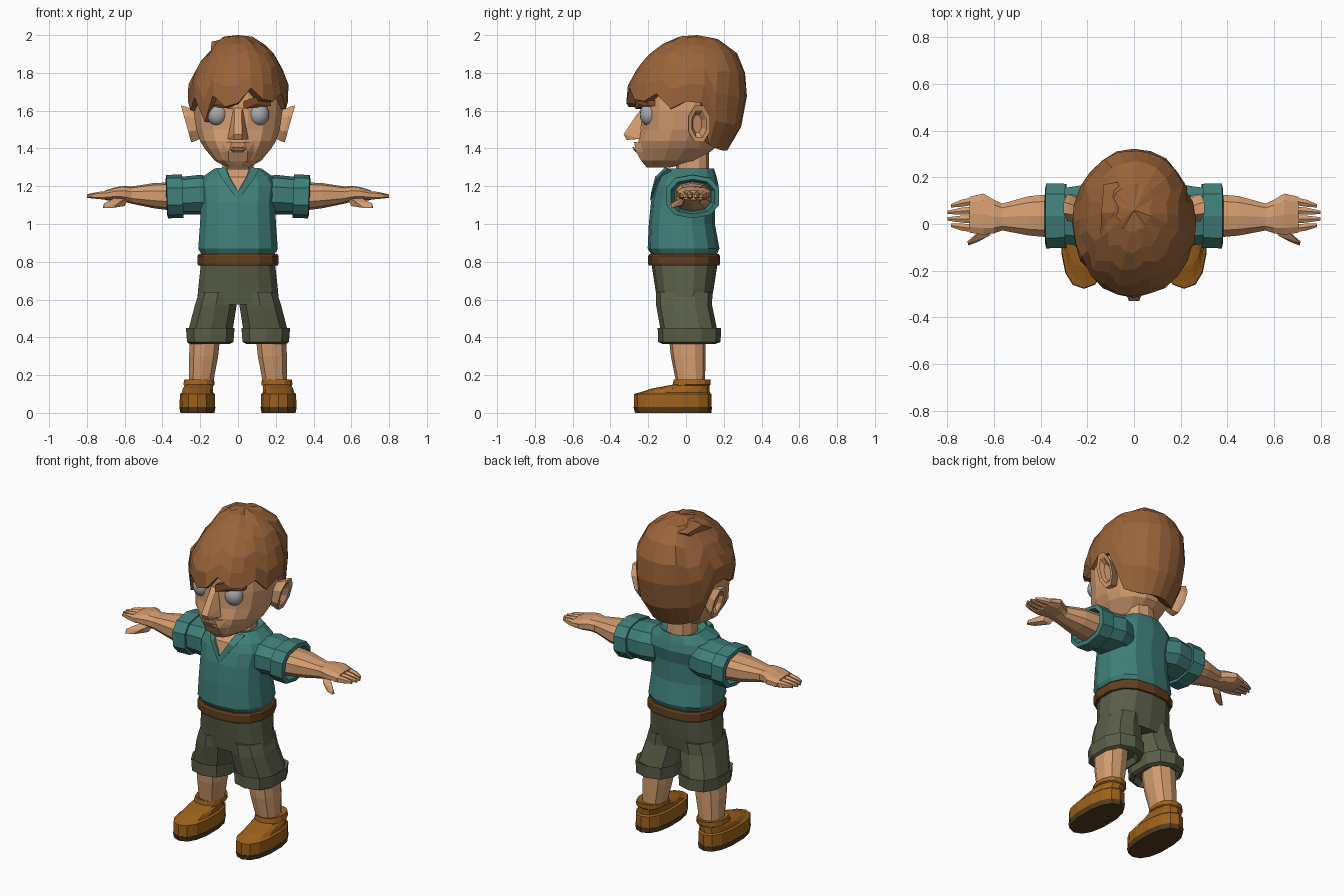
import bpy, bmesh, math, random
from mathutils import Vector

random.seed(4)


def material(name, r, g, b):
    m = bpy.data.materials.new(name)
    m.diffuse_color = [((c / 255 + 0.055) / 1.055) ** 2.4 for c in (r, g, b)] + [1]
    return m


SKIN = material("skin", 212, 157, 112)
LIP = material("lip", 186, 130, 92)
HAIR = material("hair", 154, 100, 58)
BROW = material("eyebrow_brown", 128, 78, 42)
TEAL = material("teal_cloth", 64, 128, 122)
SHORTS = material("olive_cloth", 90, 95, 72)
BELT = material("belt_leather", 98, 64, 30)
SHOE = material("shoe_leather", 158, 98, 28)
SOLE = material("dark_sole", 84, 60, 30)
EYE = material("eye_grey", 168, 170, 174)


def finish(name, bm, mat):
    bmesh.ops.recalc_face_normals(bm, faces=bm.faces[:])
    me = bpy.data.meshes.new(name)
    bm.to_mesh(me)
    bm.free()
    me.materials.append(mat)
    ob = bpy.data.objects.new(name, me)
    bpy.context.collection.objects.link(ob)
    return ob


def loft(name, mat, rings, n=12, axis="z", side=1, power=0.8, shear=0):
    """Rings are (position along axis, centre a, centre b, radius a, radius b)."""
    bm = bmesh.new()
    loops = []
    for t, ca, cb, ra, rb in rings:
        loop = []
        for i in range(n):
            ang = 2 * math.pi * (i + 0.5) / n
            c, s = math.cos(ang), math.sin(ang)
            a = ca + ra * math.copysign(abs(c) ** power, c)
            b = cb + rb * math.copysign(abs(s) ** power, s)
            x, y, z = (a, b, t) if axis == "z" else (t, a, b)
            if axis == "x":
                x += shear * (z - cb)
            loop.append(bm.verts.new((x * side, y, z)))
        loops.append(loop)
    for lo, hi in zip(loops, loops[1:]):
        for i in range(n):
            j = (i + 1) % n
            bm.faces.new((lo[i], lo[j], hi[j], hi[i]))
    bm.faces.new(loops[0])
    bm.faces.new(loops[-1])
    return finish(name, bm, mat)


def hull(name, mat, pts, side=1, mirrored=False):
    """Convex solid around a few points."""
    bm = bmesh.new()
    for x, y, z in pts:
        bm.verts.new((x * side, y, z))
        if mirrored and x:
            bm.verts.new((-x, y, z))
    out = bmesh.ops.convex_hull(bm, input=bm.verts[:])
    loose = {v for v in out["geom_interior"] + out["geom_unused"]
             if isinstance(v, bmesh.types.BMVert)}
    bmesh.ops.delete(bm, geom=list(loose), context="VERTS")
    return finish(name, bm, mat)


# Head and neck
loft("head", SKIN, [
    (1.30, 0, -.145, .06, .065), (1.335, 0, -.085, .125, .155),
    (1.40, 0, -.05, .18, .205), (1.44, 0, -.045, .205, .21),
    (1.50, 0, -.02, .225, .22), (1.60, 0, -.01, .24, .225),
    (1.70, 0, 0, .235, .235), (1.80, 0, .03, .19, .2), (1.88, 0, .05, .1, .1)],
    n=16, power=0.92)
loft("neck", SKIN, [(1.18, 0, .035, .09, .09), (1.42, 0, .035, .08, .085)], n=10)
hull("nose", SKIN, [(.022, -.225, 1.62), (.018, -.26, 1.58), (.022, -.33, 1.475),
                    (.02, -.315, 1.445), (.055, -.245, 1.45), (.045, -.25, 1.50)],
     mirrored=True)
hull("muzzle", SKIN, [(.03, -.275, 1.435), (.085, -.235, 1.43), (.1, -.21, 1.38),
                      (.05, -.265, 1.385), (.05, -.235, 1.33), (.08, -.2, 1.34)],
     mirrored=True)
hull("mouth", LIP, [(.062, -.245, 1.40), (.02, -.285, 1.408), (.035, -.278, 1.393),
                    (.02, -.262, 1.378)], mirrored=True)

for s, label in ((1, "left"), (-1, "right")):
    # Ears with a hollow inside the rim
    loft(label + "_ear", SKIN, [
        (.19, .05, 1.53, .035, .07), (.255, .065, 1.53, .06, .1),
        (.275, .07, 1.53, .062, .105), (.272, .07, 1.53, .042, .078),
        (.245, .06, 1.53, .025, .05)], n=8, axis="x", side=s, power=1, shear=.28)

    # Smooth eyes
    bm = bmesh.new()
    bmesh.ops.create_uvsphere(bm, u_segments=16, v_segments=10, radius=1)
    for v in bm.verts:
        v.co = Vector((s * .11 + v.co.x * .055, -.195 + v.co.y * .05, 1.58 + v.co.z * .06))
    eye = finish(label + "_eye", bm, EYE)
    for p in eye.data.polygons:
        p.use_smooth = True

    # Frowning eyebrows that follow the face
    brow = [(.03, 1.61), (.1, 1.637), (.175, 1.625), (.175, 1.655), (.1, 1.675), (.03, 1.65)]
    pts = []
    for x, z in brow:
        y = -.01 - .23 * math.sqrt(1 - (x / .245) ** 2)
        pts += [(x, y - .03, z), (x, y + .03, z)]
    hull(label + "_eyebrow", BROW, pts, side=s)

    # Short sleeve with turned cuff
    loft(label + "_sleeve", TEAL, [
        (.12, .025, 1.15, .12, .10), (.2, .035, 1.155, .14, .105),
        (.295, .035, 1.15, .125, .10), (.292, .035, 1.147, .143, .115),
        (.375, .035, 1.145, .145, .115), (.38, .035, 1.145, .12, .092),
        (.34, .035, 1.145, .1, .08)], n=10, axis="x", side=s, shear=.04)

    # Arm, palm, fingers and thumb
    loft(label + "_arm", SKIN, [
        (.32, .035, 1.145, .1, .078), (.45, .035, 1.15, .088, .066),
        (.565, .03, 1.153, .06, .045), (.60, .032, 1.16, .075, .042),
        (.645, .042, 1.16, .092, .036), (.705, .04, 1.152, .08, .026)],
        n=10, axis="x", side=s)
    for k in range(4):
        y0, y1 = -.02 + .04 * k, -.006 + .028 * k
        tip = .80 if k in (1, 2) else .785
        loft(f"{label}_finger_{k + 1}", SKIN, [
            (.68, y0, 1.152, .019, .024), (.74, (y0 + y1) / 2, 1.151, .017, .019),
            (tip, y1, 1.148, .008, .009)], n=6, axis="x", side=s)
    hull(label + "_thumb", SKIN, [
        (.575, 0, 1.14), (.60, -.02, 1.095), (.63, -.005, 1.15), (.62, -.05, 1.12),
        (.65, -.02, 1.10), (.665, -.075, 1.085), (.67, -.06, 1.115), (.71, -.092, 1.085),
        (.715, -.075, 1.085), (.71, -.08, 1.108)], side=s)

    # Folded collar beside the V neck
    hull(label + "_collar", TEAL, [
        (0, -.19, 1.125), (0, -.184, 1.17), (.048, -.163, 1.25), (.066, -.112, 1.3),
        (.115, -.095, 1.295), (.085, -.155, 1.24), (.03, -.13, 1.18), (.09, -.06, 1.27)],
        side=s)

    # Shorts leg with turned cuff
    loft(label + "_shorts_leg", SHORTS, [
        (.64, .105, -.01, .105, .15), (.57, .118, -.01, .115, .148),
        (.44, .145, .015, .122, .15), (.45, .147, .018, .134, .168),
        (.375, .147, .018, .128, .165), (.365, .15, .015, .11, .14),
        (.40, .155, .01, .1, .12)], n=10, side=s)

    # Lower leg
    loft(label + "_leg", SKIN, [
        (.44, .172, .005, .085, .10), (.30, .182, .012, .08, .092),
        (.15, .196, .025, .065, .075)], n=10, side=s)

    # Shoe and sole
    loft(label + "_sole", SOLE, [
        (0, .215, -.068, .092, .202), (.03, .215, -.07, .098, .208)],
        n=14, side=s, power=.85)
    loft(label + "_shoe", SHOE, [
        (.03, .215, -.07, .096, .205), (.10, .215, -.07, .095, .205),
        (.108, .215, -.06, .084, .186), (.128, .212, -.03, .082, .155),
        (.145, .207, .015, .078, .11), (.15, .207, .03, .085, .10),
        (.178, .205, .033, .08, .098), (.172, .2, .03, .066, .078)],
        n=14, side=s, power=.85)

# Shirt body
loft("shirt", TEAL, [
    (.835, 0, -.01, .195, .172), (.87, 0, -.013, .215, .19), (1.0, 0, -.022, .205, .175),
    (1.12, 0, -.015, .2, .17), (1.2, 0, .005, .212, .168), (1.25, 0, .01, .19, .152),
    (1.295, 0, .027, .125, .12), (1.28, 0, .035, .088, .09)], n=14)
hull("chest_skin", SKIN, [(0, -.176, 1.165), (.048, -.155, 1.25), (.066, -.105, 1.292),
                          (.04, -.04, 1.29), (0, -.13, 1.18)], mirrored=True)

# Belt and shorts seat
loft("belt", BELT, [(.78, 0, -.01, .215, .187), (.79, 0, -.01, .22, .19),
                    (.83, 0, -.01, .22, .19), (.84, 0, -.01, .212, .184)], n=14)
loft("shorts_seat", SHORTS, [(.575, 0, -.01, .222, .14), (.66, 0, -.008, .215, .155),
                             (.79, 0, -.008, .2, .175)], n=14)

# Hair cap: columns run from the crown to a jagged hairline
line = [1.64, 1.72, 1.66, 1.65, 1.69, 1.61, 1.65, 1.64, 1.42, 1.40, 1.39, 1.39,
        1.39, 1.39, 1.39, 1.40, 1.42, 1.64, 1.65, 1.60, 1.67, 1.54, 1.68, 1.62]
bm = bmesh.new()
crown = bm.verts.new((0, .06, 2.0))
cols = []
for i, zl in enumerate(line):
    a = 2 * math.pi * i / len(line)
    low = math.asin((zl - 1.68) / (.32 if zl > 1.68 else .4))
    col = [crown]
    for j in range(1, 7):
        phi = math.pi / 2 - (math.pi / 2 - low) * j / 6
        h = math.sin(phi)
        x = .266 * math.cos(phi) * math.sin(a)
        y = -.318 * math.cos(phi) * math.cos(a) + .055 * max(0, h)
        z = 1.68 + h * (.32 if h > 0 else .4)
        if x < -.12 and z > 1.8:
            z -= .03
        if j < 6:
            x, y, z = (c + random.uniform(-.006, .006) for c in (x, y, z))
        col.append(bm.verts.new((x, y, min(z, 2.0))))
    cols.append(col)
for c, d in zip(cols, cols[1:] + cols[:1]):
    bm.faces.new((c[0], c[1], d[1]))
    for j in range(1, 6):
        bm.faces.new((c[j], c[j + 1], d[j + 1], d[j]))
hair = finish("hair", bm, HAIR)
thick = hair.modifiers.new("thickness", "SOLIDIFY")
thick.thickness = .055
thick.offset = -1

# Raised parting tuft
hull("hair_tuft", HAIR, [(-.145, -.08, 1.9), (-.14, .05, 1.965), (-.13, .17, 1.955),
                         (-.07, .18, 1.95), (-.03, .05, 1.99), (-.05, -.1, 1.93),
                         (-.1, .05, 1.85)])
